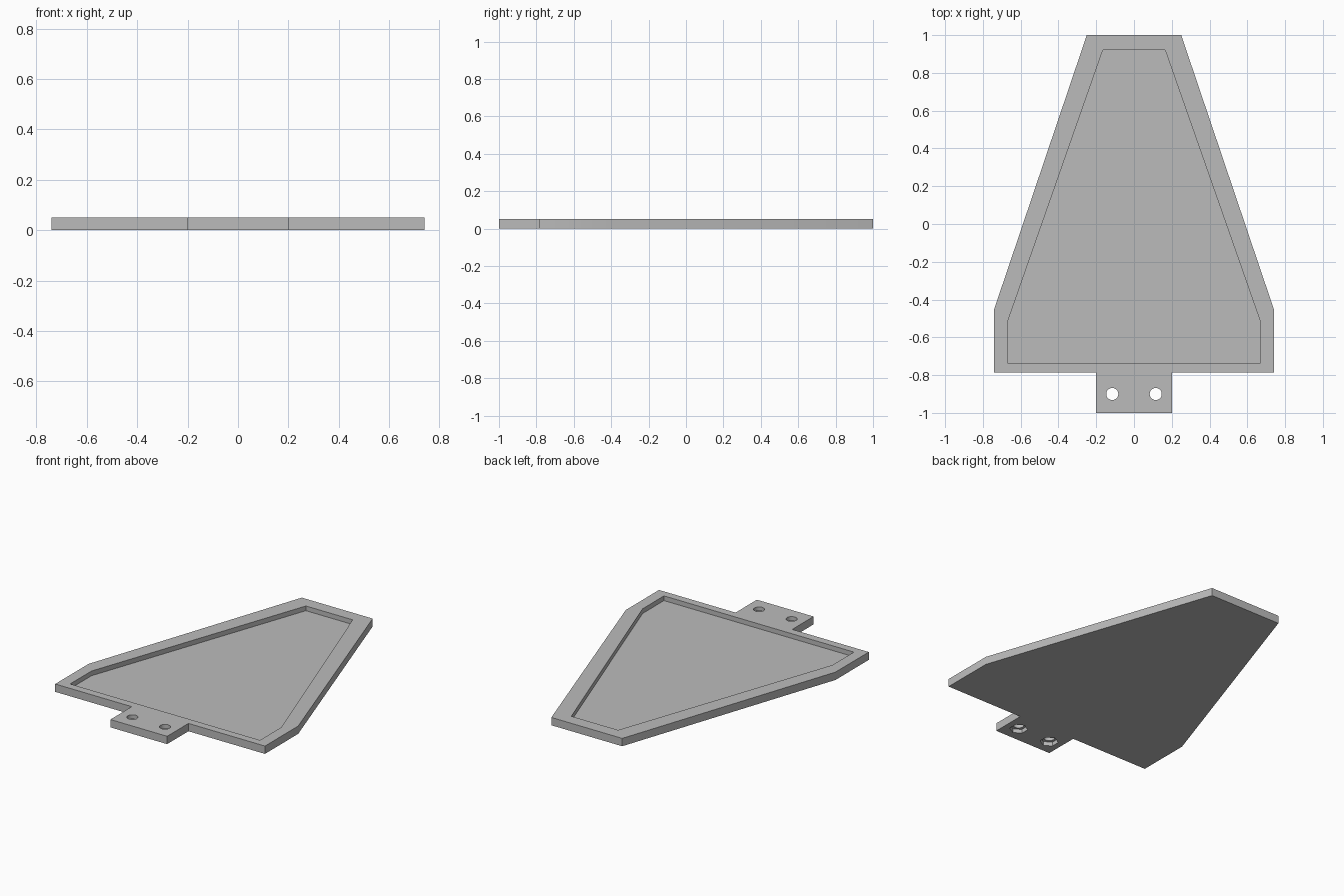
import bpy
import bmesh
from math import cos, sin, pi

cube = bpy.data.objects.get("Cube")
if cube:
    bpy.data.objects.remove(cube, do_unlink=True)

grey = bpy.data.materials.new("light_grey")
grey.use_nodes = True
colour = (0.5, 0.5, 0.5, 1)
grey.diffuse_color = colour
grey.node_tree.nodes["Principled BSDF"].inputs["Base Color"].default_value = colour


def mirrored(half):
    """Close a right-hand profile into a symmetric outline."""
    return half + [(-x, y) for x, y in reversed(half)]


def ring(x, y, radius, sides):
    """Regular polygon with one corner pointing along +y."""
    return [(x + radius * sin(2 * pi * i / sides), y + radius * cos(2 * pi * i / sides))
            for i in range(sides)]


def prism(name, outline, z0, z1):
    """Extrude a flat outline between two heights."""
    bm = bmesh.new()
    base = bm.faces.new([bm.verts.new((x, y, z0)) for x, y in outline])
    top = bmesh.ops.extrude_face_region(bm, geom=[base])["geom"]
    bmesh.ops.translate(bm, vec=(0, 0, z1 - z0),
                        verts=[v for v in top if isinstance(v, bmesh.types.BMVert)])
    bmesh.ops.recalc_face_normals(bm, faces=bm.faces)
    mesh = bpy.data.meshes.new(name)
    bm.to_mesh(mesh)
    bm.free()
    mesh.materials.append(grey)
    obj = bpy.data.objects.new(name, mesh)
    bpy.context.collection.objects.link(obj)
    return obj


def cut(target, cutter):
    """Subtract a cutter from the target and discard it."""
    cutter.hide_render = True
    mod = target.modifiers.new("cut", 'BOOLEAN')
    mod.operation = 'DIFFERENCE'
    mod.solver = 'EXACT'
    mod.object = cutter
    bpy.context.view_layer.objects.active = target
    bpy.ops.object.modifier_apply(modifier=mod.name)
    bpy.data.objects.remove(cutter, do_unlink=True)


HEIGHT, FLOOR, NUT_DEPTH = 0.05, 0.02, 0.025

# Tapered tray body with its mounting tab
tray = prism("tray", mirrored([(0.2, -1), (0.2, -0.785), (0.74, -0.785),
                               (0.74, -0.45), (0.25, 1)]), 0, HEIGHT)

# Shallow recess inside the rim
cut(tray, prism("recess_cutter", mirrored([(0.67, -0.735), (0.67, -0.52), (0.165, 0.92)]),
                FLOOR, 0.2))

# Screw holes with hexagonal nut pockets underneath
for x in (-0.115, 0.115):
    cut(tray, prism("hole_cutter", ring(x, -0.9, 0.032, 32), -0.1, 0.2))
    cut(tray, prism("nut_cutter", ring(x, -0.9, 0.053, 6), -0.1, NUT_DEPTH))

# Smooth hole walls, crisp edges elsewhere
bpy.ops.object.select_all(action='DESELECT')
tray.select_set(True)
bpy.context.view_layer.objects.active = tray
bpy.ops.object.shade_smooth_by_angle(angle=pi / 6)
